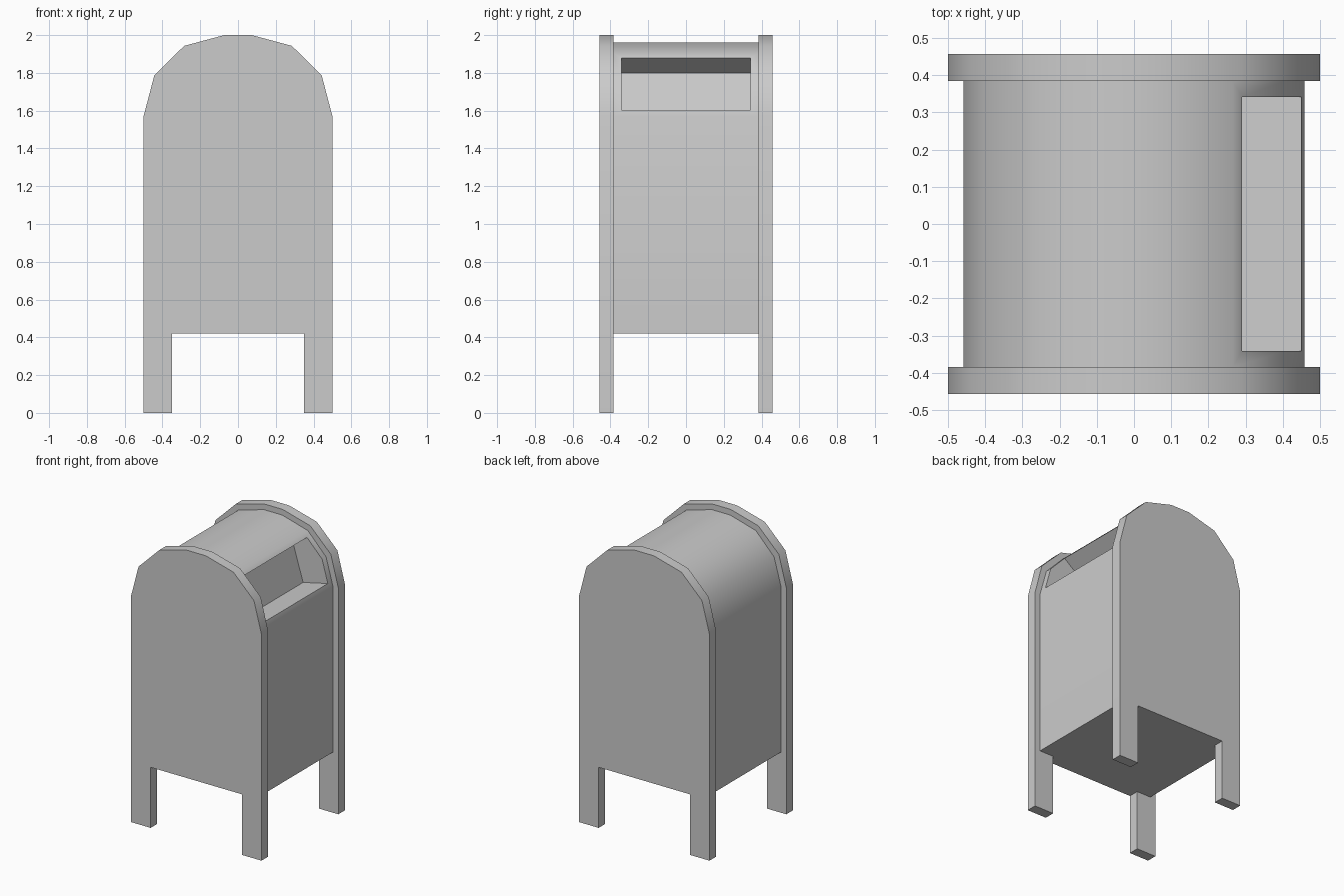
import bpy, bmesh
from math import radians

if "Cube" in bpy.data.objects:
    bpy.data.objects.remove(bpy.data.objects["Cube"])


def extrude_profile(name, pts, y0, y1):
    """Extrude an x-z outline from y0 to y1."""
    bm = bmesh.new()
    face = bm.faces.new([bm.verts.new((x, y0, z)) for x, z in pts])
    ext = bmesh.ops.extrude_face_region(bm, geom=[face])
    moved = [v for v in ext["geom"] if isinstance(v, bmesh.types.BMVert)]
    bmesh.ops.translate(bm, verts=moved, vec=(0, y1 - y0, 0))
    bmesh.ops.recalc_face_normals(bm, faces=bm.faces[:])
    mesh = bpy.data.meshes.new(name)
    bm.to_mesh(mesh)
    bm.free()
    obj = bpy.data.objects.new(name, mesh)
    bpy.context.collection.objects.link(obj)
    return obj


def mirrored(half):
    """Complete a right-hand outline with its left-hand mirror."""
    return half + [(-x, z) for x, z in reversed(half)]


def select_only(obj):
    bpy.ops.object.select_all(action='DESELECT')
    obj.select_set(True)
    bpy.context.view_layer.objects.active = obj


def smooth(obj):
    select_only(obj)
    bpy.ops.object.shade_smooth_by_angle(angle=radians(40))


# Arched end panels, each with two legs
panel = mirrored([(0.35, 0.42), (0.35, 0), (0.5, 0), (0.5, 1.57),
                  (0.443, 1.787), (0.285, 1.943), (0.073, 2.0)])
for name, y0, y1 in (("front_panel", -0.457, -0.385), ("back_panel", 0.385, 0.457)):
    smooth(extrude_profile(name, panel, y0, y1))

# Arched body between the panels
body = extrude_profile("body", mirrored([(0.459, 0.42), (0.459, 1.57), (0.406, 1.76),
                                         (0.266, 1.905), (0.07, 1.96)]), -0.385, 0.385)

# Letter slot recess cut into the right shoulder
cutter = extrude_profile("slot_cutter", [(0.26, 1.56), (0.446, 1.602), (0.7, 1.66),
                                         (0.6, 2.125), (0.29, 1.88), (0.187, 1.80)],
                         -0.342, 0.342)
cutter.hide_render = True
cut = body.modifiers.new("slot", 'BOOLEAN')
cut.operation = 'DIFFERENCE'
cut.solver = 'EXACT'
cut.object = cutter
select_only(body)
bpy.ops.object.modifier_apply(modifier=cut.name)
bpy.data.objects.remove(cutter)
smooth(body)
